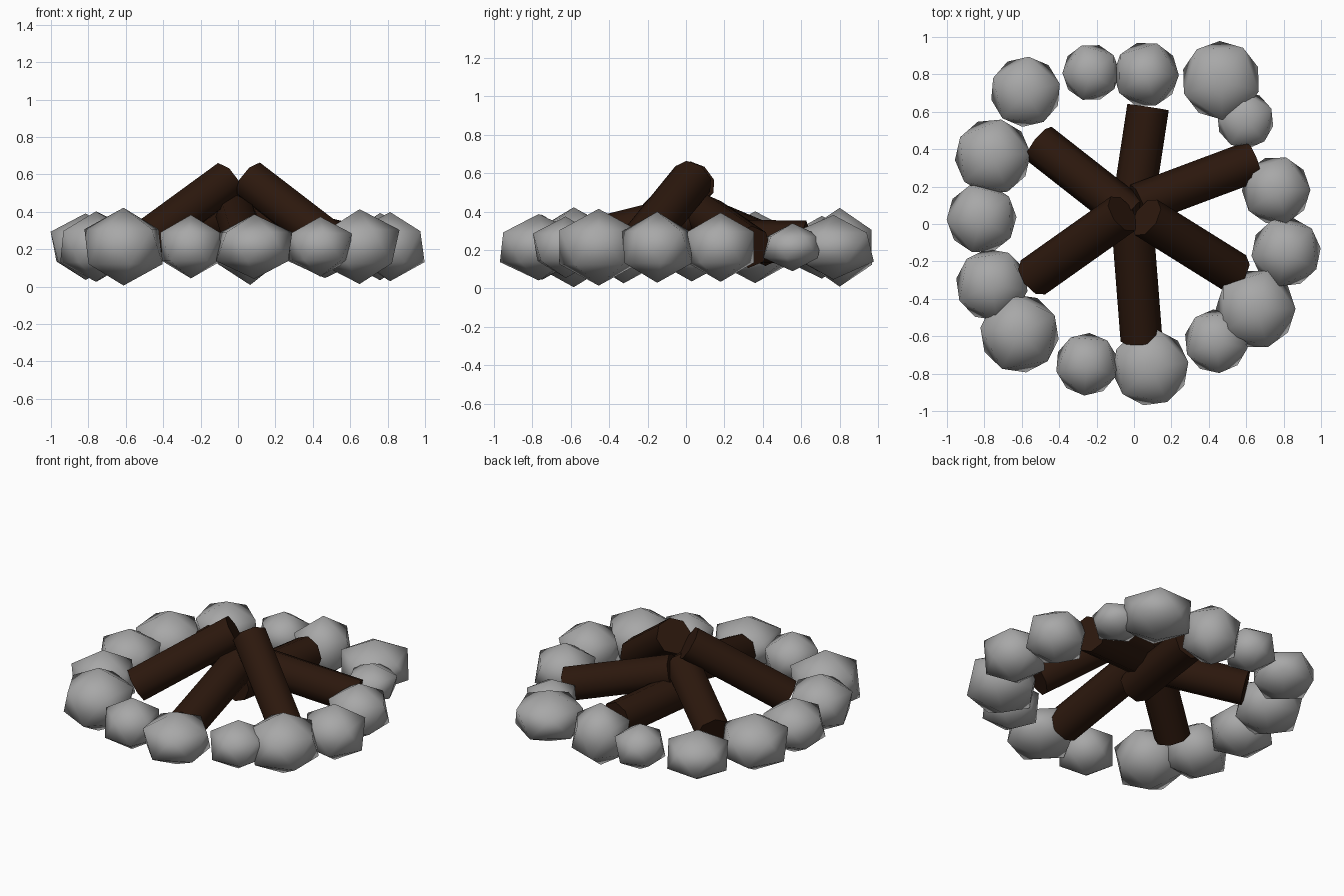
import bpy, math, random
from mathutils import Vector

random.seed(4)


def material(name, rgb):
    mat = bpy.data.materials.new(name)
    mat.diffuse_color = (*rgb, 1)
    return mat


rock = material("rock", (0.39, 0.39, 0.39))
bark = material("bark", (0.025, 0.009, 0.004))

# Ring of squat stones: x, y, half width, half height
stones = [
    (-0.58, 0.707, 0.185, 0.163), (-0.23, 0.81, 0.15, 0.15), (0.065, 0.80, 0.172, 0.205),
    (0.465, 0.768, 0.207, 0.168), (0.595, 0.555, 0.15, 0.125), (0.76, 0.18, 0.18, 0.18),
    (0.813, -0.15, 0.183, 0.185), (0.65, -0.455, 0.21, 0.20), (0.44, -0.627, 0.168, 0.16),
    (0.087, -0.767, 0.202, 0.173), (-0.252, -0.75, 0.165, 0.17), (-0.612, -0.585, 0.208, 0.208),
    (-0.76, -0.325, 0.19, 0.188), (-0.815, 0.03, 0.184, 0.178), (-0.755, 0.36, 0.2, 0.187),
]
for i, (x, y, w, h) in enumerate(stones):
    bpy.ops.mesh.primitive_ico_sphere_add(
        subdivisions=1, radius=1, location=(x, y, 0.214),
        rotation=(0, 0, random.uniform(0, math.tau)))
    stone = bpy.context.object
    stone.name = f"stone_{i + 1}"
    stone.scale = (w / 0.88, w / 0.88, h)
    stone.data.materials.append(rock)
    bpy.ops.object.shade_smooth()

# Logs leaning toward the middle: outer end, inner end
logs = [
    ((-0.54, -0.285, 0.215), (-0.06, 0.055, 0.565)),
    ((0.54, -0.262, 0.205), (0.065, 0.035, 0.57)),
    ((0.04, -0.62, 0.22), (-0.01, 0.02, 0.38)),
    ((0.635, 0.335, 0.215), (0.02, 0.105, 0.375)),
    ((-0.51, 0.432, 0.225), (-0.01, 0.04, 0.39)),
    ((0.075, 0.625, 0.24), (-0.02, 0.0, 0.25)),
]
for i, (outer, inner) in enumerate(logs):
    a, b = Vector(outer), Vector(inner)
    bpy.ops.mesh.primitive_cylinder_add(
        vertices=8, radius=0.112, depth=(b - a).length, location=(a + b) / 2,
        rotation=(b - a).to_track_quat('Z', 'Y').to_euler())
    log = bpy.context.object
    log.name = f"log_{i + 1}"
    log.data.materials.append(bark)
    bpy.ops.object.shade_smooth_by_angle(angle=math.radians(50))
